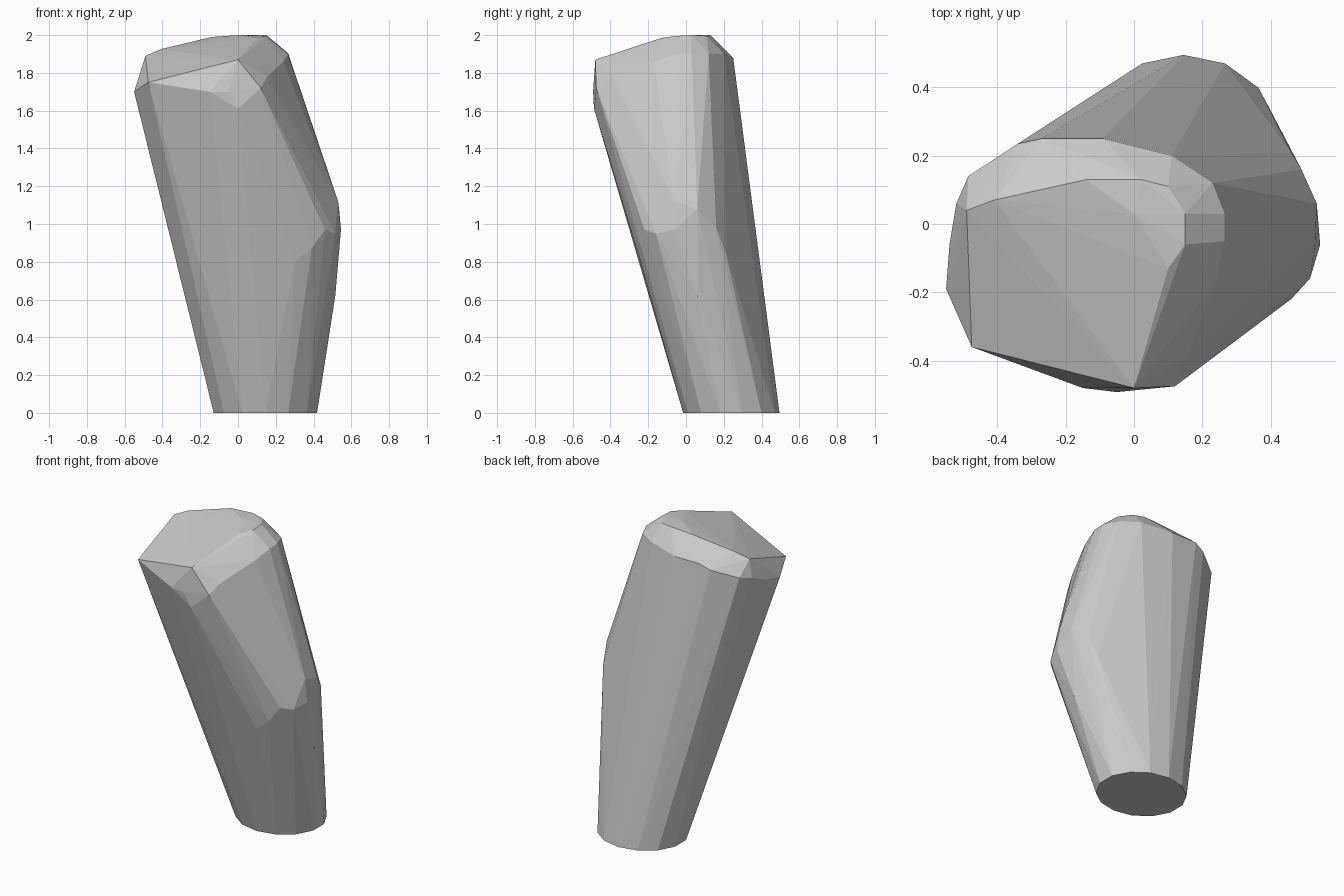
import bpy, bmesh
from math import cos, sin, tau

# Foot: flat oval outline on the ground
foot = [(0.145 + 0.275 * cos(tau * (i + 0.5) / 14) * 1.02,
         0.24 + 0.25 * sin(tau * (i + 0.5) / 14) * 1.02, 0) for i in range(14)]

# Bulge along the right-hand side
bulge = [(0.545, -0.06, 0.97), (0.535, 0.06, 1.08), (0.53, -0.06, 1.12),
         (0.515, -0.16, 0.95), (0.46, -0.22, 0.97), (0.39, -0.235, 0.87),
         (0.49, 0.16, 0.98), (0.46, 0.21, 0.85), (0.515, 0.06, 0.62),
         (0.30, -0.24, 0.80)]

# Shoulder: widest ring under the slanted top
shoulder = [(-0.55, -0.19, 1.70), (-0.54, -0.06, 1.73), (-0.52, 0.06, 1.78),
            (-0.485, 0.14, 1.80), (-0.34, 0.235, 1.85), (-0.27, 0.25, 1.88),
            (-0.09, 0.25, 1.88), (0.11, 0.20, 1.90), (0.23, 0.12, 1.90),
            (0.265, 0.03, 1.905), (0.265, -0.05, 1.90), (0.24, -0.17, 1.86),
            (0.155, -0.39, 1.78), (0.12, -0.475, 1.72), (0, -0.487, 1.61),
            (-0.05, -0.492, 1.70), (-0.15, -0.48, 1.70), (-0.475, -0.36, 1.75)]

# Crown: edge of the sloping top face and its highest corners
crown = [(0, -0.48, 1.87), (-0.24, -0.36, 1.81), (-0.49, 0.04, 1.89),
         (-0.41, 0.07, 1.925), (-0.14, 0.13, 1.99), (0.02, 0.13, 2.0),
         (0.10, 0.11, 1.995), (0.15, 0.03, 2.0), (0.15, -0.06, 1.995),
         (0.10, -0.13, 1.985), (0, 0.03, 2.0)]

# Wrap one faceted stone skin around all the rings
bm = bmesh.new()
for p in foot + bulge + shoulder + crown:
    bm.verts.new(p)
hull = bmesh.ops.convex_hull(bm, input=bm.verts)
loose = [v for v in bm.verts if not v.link_faces]
bmesh.ops.delete(bm, geom=loose, context='VERTS')
bmesh.ops.dissolve_limit(bm, angle_limit=0.02, verts=bm.verts, edges=bm.edges)
bmesh.ops.recalc_face_normals(bm, faces=bm.faces)
mesh = bpy.data.meshes.new("leaning_stone")
bm.to_mesh(mesh)
bm.free()
stone = bpy.data.objects.new("leaning_stone", mesh)
bpy.context.collection.objects.link(stone)
